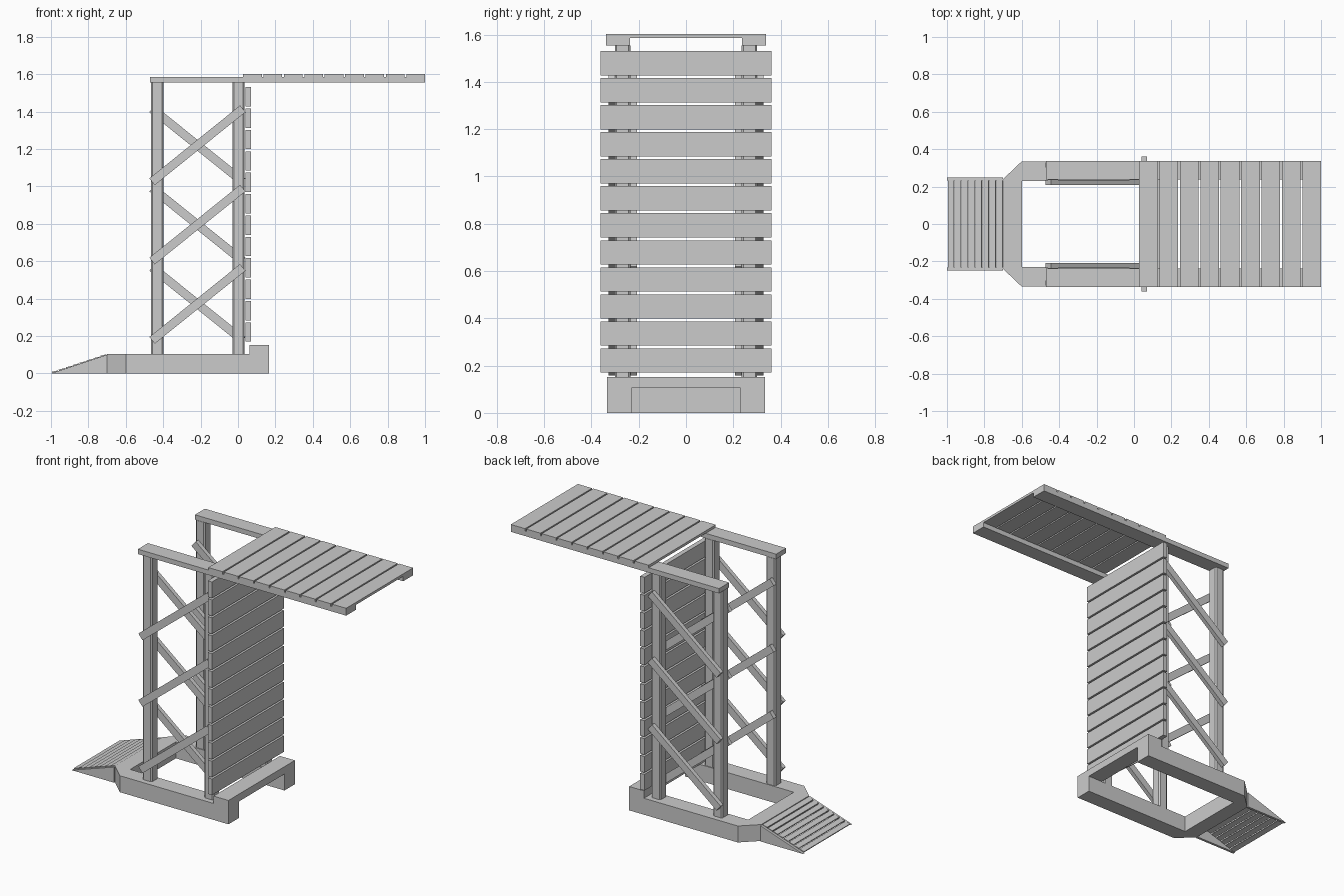
import bpy, math
from mathutils import Matrix, Vector

if "Cube" in bpy.data.objects:
    bpy.data.objects.remove(bpy.data.objects["Cube"])


def prism(name, profile, low, high, axis='Z'):
    """Extrude a 2D profile: (x, y) along Z, or (x, z) along Y."""
    def place(a, b, h):
        return (a, b, h) if axis == 'Z' else (a, h, b)
    n = len(profile)
    verts = [place(a, b, h) for h in (low, high) for a, b in profile]
    faces = [list(range(n))[::-1], list(range(n, 2 * n))]
    faces += [[i, (i + 1) % n, n + (i + 1) % n, n + i] for i in range(n)]
    area = sum(profile[i][0] * profile[(i + 1) % n][1]
               - profile[(i + 1) % n][0] * profile[i][1] for i in range(n))
    # Keep normals pointing outwards for either winding and axis
    if (area > 0) != (axis == 'Z'):
        faces = [f[::-1] for f in faces]
    mesh = bpy.data.meshes.new(name)
    mesh.from_pydata(verts, [], faces)
    ob = bpy.data.objects.new(name, mesh)
    bpy.context.collection.objects.link(ob)
    return ob


def box(name, x0, x1, y0, y1, z0, z1):
    return prism(name, [(x0, y0), (x1, y0), (x1, y1), (x0, y1)], z0, z1)


def bar(name, cx, cz, length, width, angle, y0, y1):
    """Rectangular bar tilted in the XZ plane."""
    rot = Matrix.Rotation(angle, 2)
    pts = []
    for sx, sz in ((-1, -1), (1, -1), (1, 1), (-1, 1)):
        p = rot @ Vector((sx * length / 2, sz * width / 2))
        pts.append((cx + p.x, cz + p.y))
    return prism(name, pts, y0, y1, 'Y')


# Base frame: U shape with a tapered front, closed by a raised end rail
half = [(0.167, 0.23), (0.167, 0.335), (-0.60, 0.335), (-0.70, 0.24)]
mirrored = [(x, -y) for x, y in reversed(half)]
prism("base_frame", half + mirrored + [(-0.60, -0.23), (-0.60, 0.23)], 0, 0.105)
box("base_end_rail", 0.062, 0.167, -0.335, 0.335, 0.105, 0.152)

# Entry ramp: side wedges and slanted slats
for s in (-1, 1):
    lo, hi = sorted((s * 0.232, s * 0.248))
    prism("ramp_side", [(-1, 0), (-0.70, 0), (-0.70, 0.1)], lo, hi, 'Y')
slope = math.atan2(0.1, 0.3)
for i in range(8):
    t = (i + 0.5) / 8
    bar("ramp_slat", -0.997 + 0.297 * t, 0.003 + 0.098 * t,
        0.034, 0.007, slope - 0.08, -0.232, 0.232)

for s in (-1, 1):
    # Chamfered posts
    for cx in (-0.432, 0.003):
        cy, h, c = s * 0.268, 0.033, 0.008
        k = h - c
        octagon = [(-k, -h), (k, -h), (h, -k), (h, k),
                   (k, h), (-k, h), (-h, k), (-h, -k)]
        prism("post", [(cx + x, cy + y) for x, y in octagon], 0.105, 1.555)

    # Crossed braces, rising outside the posts and falling inside
    for i in range(3):
        cz = 0.372 + 0.424 * i
        for name, sign, a, b in (("outer_brace", 1, 0.301, 0.328),
                                 ("inner_brace", -1, 0.208, 0.235)):
            lo, hi = sorted((s * a, s * b))
            bar(name, -0.217, cz, 0.622, 0.046,
                sign * math.radians(38.8), lo, hi)

    # Roof beams
    lo, hi = sorted((s * 0.237, s * 0.338))
    box("roof_beam", -0.47, 1.0, lo, hi, 1.555, 1.586)

# Back wall planks
for i in range(12):
    z = 0.17 + 0.1143 * i
    box("wall_plank", 0.04, 0.07, -0.362, 0.362, z, z + 0.103)

# Canopy planks
for i in range(9):
    x = 0.027 + 0.1091 * i
    box("canopy_plank", x, x + 0.1, -0.338, 0.338, 1.586, 1.602)
